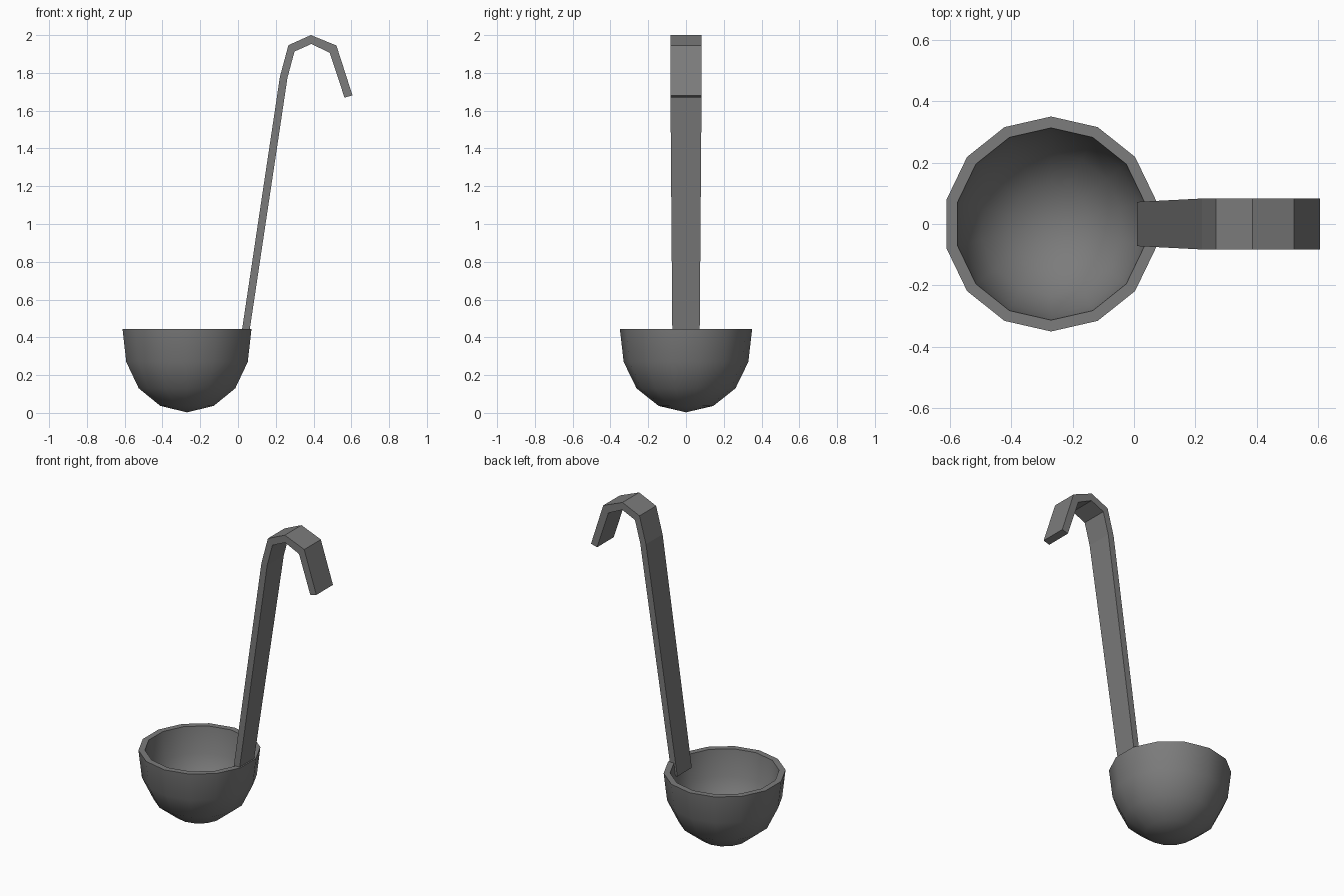
import bpy, bmesh, math
from mathutils import Vector

cube = bpy.data.objects.get("Cube")
if cube:
    bpy.data.objects.remove(cube)

# Single dark grey metal colour
metal = bpy.data.materials.new("dark grey metal")
metal.use_nodes = True
grey = (0.2, 0.2, 0.2, 1)
metal.diffuse_color = grey
metal.node_tree.nodes["Principled BSDF"].inputs["Base Color"].default_value = grey


def make_object(name, bm):
    bmesh.ops.recalc_face_normals(bm, faces=bm.faces[:])
    mesh = bpy.data.meshes.new(name)
    bm.to_mesh(mesh)
    bm.free()
    mesh.materials.append(metal)
    obj = bpy.data.objects.new(name, mesh)
    bpy.context.collection.objects.link(obj)
    return obj


# Bowl: closed wall profile (radius, height) turned around its own axis
SIDES = 14
profile = [(0, 0.003), (0.145, 0.037), (0.262, 0.13), (0.33, 0.27), (0.35, 0.443),
           (0.313, 0.443), (0.293, 0.28), (0.232, 0.157), (0.13, 0.075), (0, 0.045)]
bm = bmesh.new()
verts = [bm.verts.new((0, r, z)) for r, z in profile]
edges = [bm.edges.new(pair) for pair in zip(verts, verts[1:])]
bmesh.ops.spin(bm, geom=verts + edges, cent=(0, 0, 0), axis=(0, 0, 1),
               angle=math.tau, steps=SIDES, use_duplicate=False)
bmesh.ops.remove_doubles(bm, verts=bm.verts[:], dist=0.001)
bowl = make_object("bowl", bm)
bowl.location.x = -0.27
bpy.ops.object.select_all(action="DESELECT")
bowl.select_set(True)
bpy.context.view_layer.objects.active = bowl
bpy.ops.object.shade_smooth_by_angle(angle=math.radians(50))

# Handle: flat strip with a hooked end, as (outer x, z, inner x, z, half width)
stations = [(0.01, 0.365, 0.05, 0.36, 0.072),
            (0.222, 1.78, 0.262, 1.775, 0.083),
            (0.267, 1.947, 0.299, 1.913, 0.083),
            (0.386, 2.0, 0.388, 1.953, 0.083),
            (0.521, 1.945, 0.485, 1.907, 0.083),
            (0.606, 1.681, 0.564, 1.669, 0.083)]
bm = bmesh.new()
rings = []
for ox, oz, ix, iz, w in stations:
    corners = [(ox, -w, oz), (ox, w, oz), (ix, w, iz), (ix, -w, iz)]
    rings.append([bm.verts.new(Vector(c)) for c in corners])
for a, b in zip(rings, rings[1:]):
    for i in range(4):
        j = (i + 1) % 4
        bm.faces.new((a[i], a[j], b[j], b[i]))
bm.faces.new(rings[0])
bm.faces.new(rings[-1])
make_object("handle", bm)
